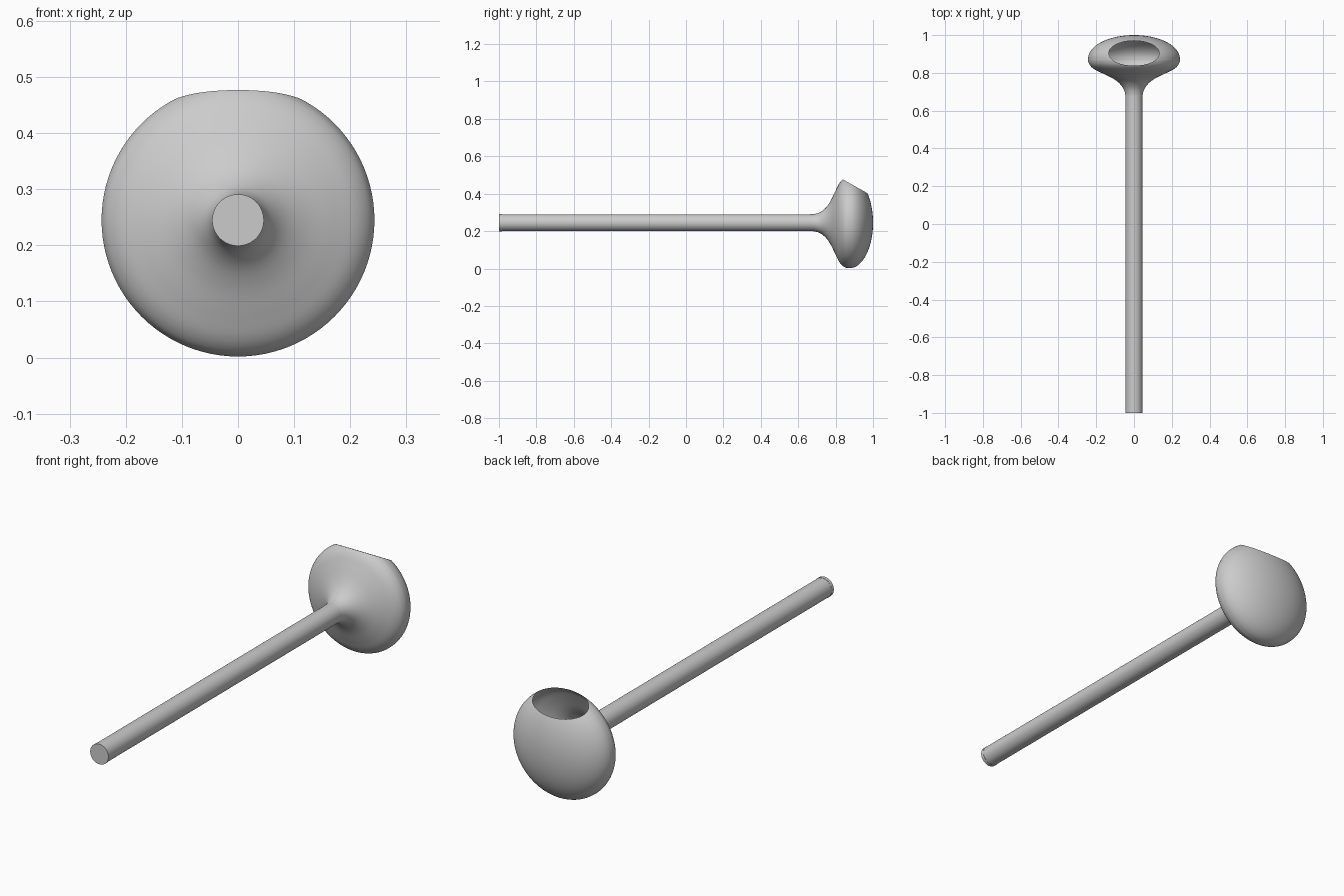
import bpy, bmesh, math
from mathutils import Vector

if "Cube" in bpy.data.objects:
    bpy.data.objects.remove(bpy.data.objects["Cube"])

AXIS_Z = 0.245
SEGMENTS = 96


def smooth_profile(points, steps=6):
    """Catmull-Rom curve through (y, radius) points."""
    pts = [Vector(p) for p in points]
    pts = [2 * pts[0] - pts[1]] + pts + [2 * pts[-1] - pts[-2]]
    out = []
    for a, b, c, d in zip(pts, pts[1:], pts[2:], pts[3:]):
        for i in range(steps):
            t = i / steps
            out.append(0.5 * (2 * b + (c - a) * t + (2 * a - 5 * b + 4 * c - d) * t * t
                              + (3 * b - a - 3 * c + d) * t ** 3))
    return out + [pts[-2]]


def revolve(name, profile, cut=None):
    """Spin a (y, radius) profile about the long axis, optionally slicing it open."""
    bm = bmesh.new()
    verts = [bm.verts.new((r, y, AXIS_Z)) for y, r in profile]
    edges = [bm.edges.new(pair) for pair in zip(verts, verts[1:])]
    bmesh.ops.spin(bm, geom=verts + edges, cent=(0, 0, AXIS_Z), axis=(0, 1, 0),
                   angle=2 * math.pi, steps=SEGMENTS)
    bmesh.ops.remove_doubles(bm, verts=bm.verts, dist=1e-5)
    if cut:
        co, normal = cut
        bmesh.ops.bisect_plane(bm, geom=bm.verts[:] + bm.edges[:] + bm.faces[:],
                               plane_co=co, plane_no=normal, clear_outer=True)
    bmesh.ops.recalc_face_normals(bm, faces=bm.faces)
    mesh = bpy.data.meshes.new(name)
    bm.to_mesh(mesh)
    bm.free()
    obj = bpy.data.objects.new(name, mesh)
    bpy.context.collection.objects.link(obj)
    bpy.context.view_layer.objects.active = obj
    obj.select_set(True)
    bpy.ops.object.shade_smooth_by_angle(angle=math.radians(35))
    obj.select_set(False)
    return obj


# Hollow head flaring out of the handle, with a slanted opening on top
flare = [(0.66, 0.045), (0.69, 0.047), (0.72, 0.058), (0.75, 0.083), (0.775, 0.12),
         (0.80, 0.172), (0.82, 0.211), (0.84, 0.233), (0.86, 0.242)]
dome = [(0.875 + 0.125 * math.sin(a), 0.243 * math.cos(a))
        for a in (math.radians(7.5 * i) for i in range(13))]
dome[-1] = (1.0, 0.0)
revolve("hollow_head", smooth_profile(flare + dome),
        cut=(Vector((0, 0.838, 0.477)), Vector((0, 0.075, 0.133))))

# Long straight handle
revolve("handle", [(-0.985, 0.045), (0.66, 0.045)])

# End cap with a fine seam
revolve("end_cap", [(-1.0, 0.0), (-1.0, 0.046), (-0.985, 0.046), (-0.985, 0.045)])
